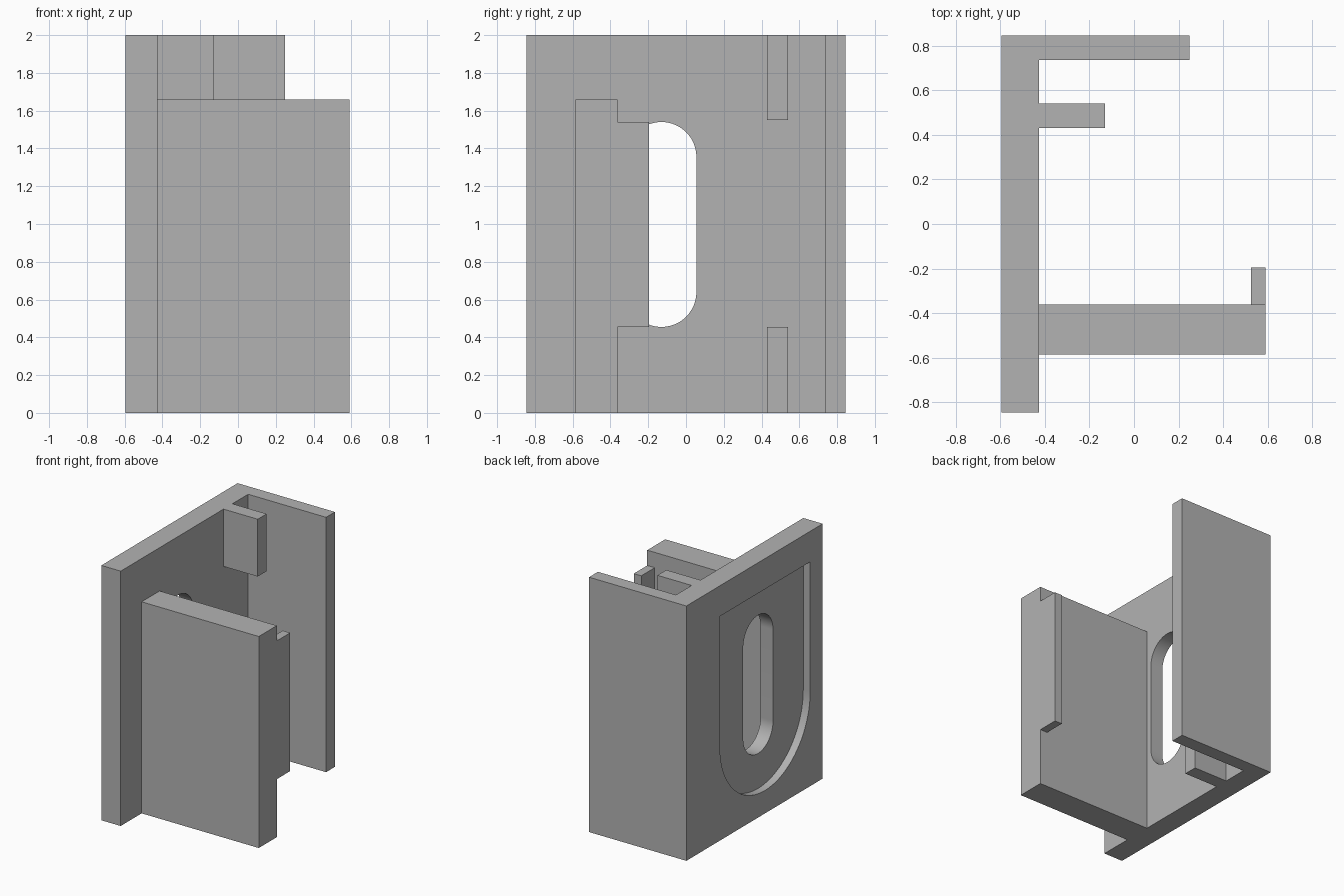
import bpy
import bmesh
from math import cos, sin, pi

cube = bpy.data.objects.get("Cube")
if cube:
    bpy.data.objects.remove(cube, do_unlink=True)

grey = bpy.data.materials.new("plain grey")
grey.use_nodes = True
colour = (0.45, 0.45, 0.45, 1)
grey.diffuse_color = colour
grey.node_tree.nodes["Principled BSDF"].inputs["Base Color"].default_value = colour


def finish(name, bm):
    bmesh.ops.recalc_face_normals(bm, faces=bm.faces)
    mesh = bpy.data.meshes.new(name)
    bm.to_mesh(mesh)
    bm.free()
    mesh.materials.append(grey)
    obj = bpy.data.objects.new(name, mesh)
    bpy.context.collection.objects.link(obj)
    return obj


def box(name, xs, ys, zs):
    bm = bmesh.new()
    bmesh.ops.create_cube(bm, size=1)
    for v in bm.verts:
        v.co = [r[0] if c < 0 else r[1] for c, r in zip(v.co, (xs, ys, zs))]
    return finish(name, bm)


def prism(name, outline, x0, x1):
    """Extrude a (y, z) outline along x."""
    bm = bmesh.new()
    face = bm.faces.new([bm.verts.new((x0, y, z)) for y, z in outline])
    new = bmesh.ops.extrude_face_region(bm, geom=[face])["geom"]
    moved = [g for g in new if isinstance(g, bmesh.types.BMVert)]
    bmesh.ops.translate(bm, verts=moved, vec=(x1 - x0, 0, 0))
    return finish(name, bm)


def arc(y, z, r, start, steps=40):
    """Half circle of (y, z) points."""
    return [(y + r * cos(start + pi * i / steps), z + r * sin(start + pi * i / steps))
            for i in range(steps + 1)]


def cut(obj, cutter):
    mod = obj.modifiers.new("cut", 'BOOLEAN')
    mod.operation = 'DIFFERENCE'
    mod.solver = 'EXACT'
    mod.object = cutter
    bpy.context.view_layer.objects.active = obj
    bpy.ops.object.modifier_apply(modifier=mod.name)
    bpy.data.objects.remove(cutter, do_unlink=True)


OUT, IN = -0.595, -0.427     # wall faces
MID = -0.13                  # slot centre line in y

# Main wall with a shallow round-bottomed recess and a through slot
wall = box("side_wall", (OUT, IN), (-0.845, 0.845), (0, 2))
R = 0.56
recess = arc(MID, 0.74, R, pi) + [(MID + R, 1.76), (MID - R, 1.76)]
cut(wall, prism("recess_cutter", recess, OUT - 0.1, OUT + 0.06))
r = 0.185
slot = arc(MID, 0.455 + r, r, pi) + arc(MID, 1.54 - r, r, 0)
cut(wall, prism("slot_cutter", slot, OUT - 0.2, IN + 0.1))
bpy.ops.object.select_all(action='DESELECT')
wall.select_set(True)
bpy.context.view_layer.objects.active = wall
bpy.ops.object.shade_smooth_by_angle()

# Back plate and the two tabs in front of it
box("back_plate", (IN, 0.25), (0.735, 0.845), (0, 2))
for name, zs in (("upper_tab", (1.55, 2)), ("lower_tab", (0, 0.455))):
    box(name, (IN, -0.13), (0.43, 0.54), zs)

# Thick front flange with a lip on its free end
box("front_flange", (IN, 0.59), (-0.585, -0.362), (0, 1.66))
box("flange_lip", (0.525, 0.59), (-0.362, -0.195), (0.455, 1.54))
